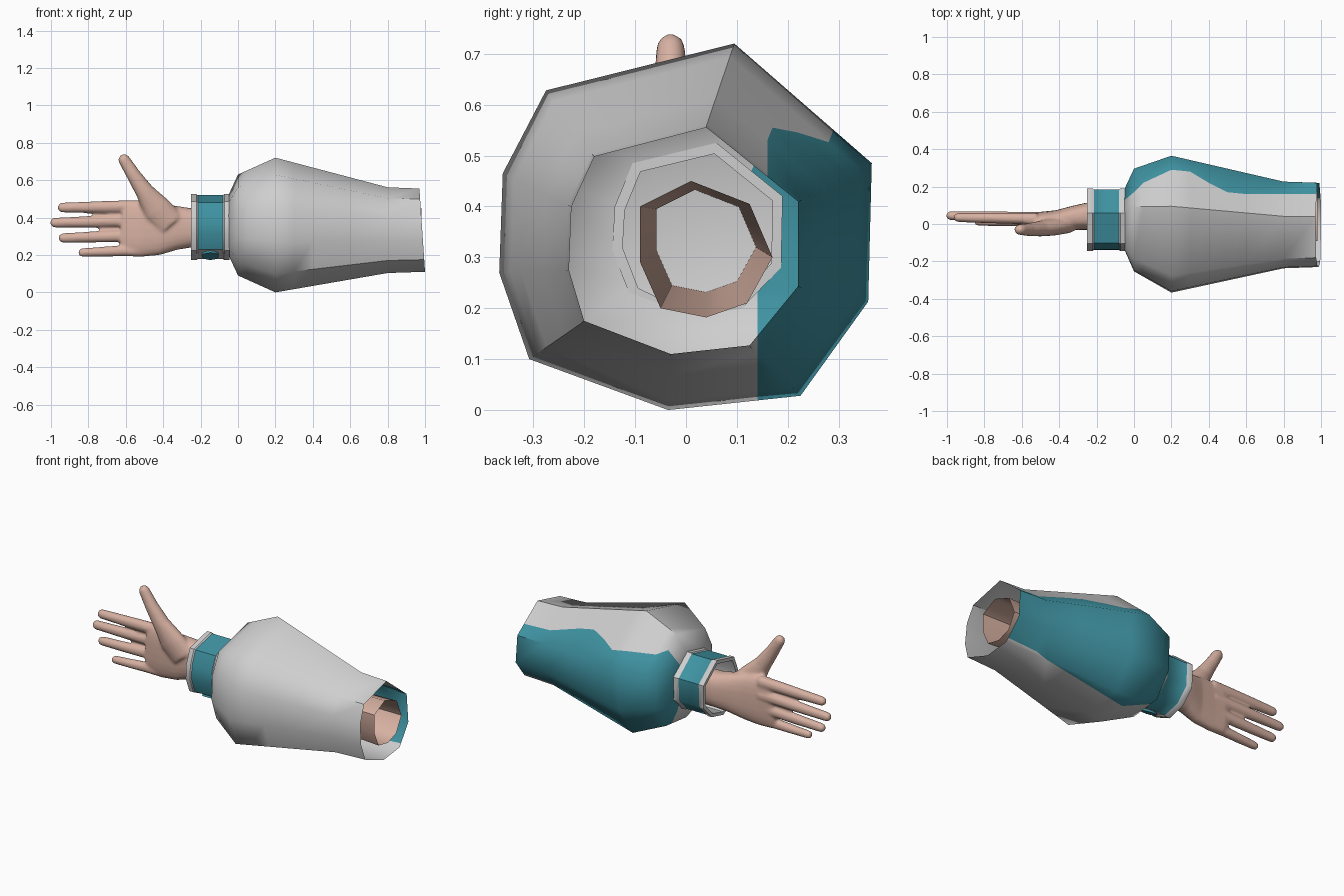
import bpy, bmesh, math
from mathutils import Vector

if "Cube" in bpy.data.objects:
    bpy.data.objects.remove(bpy.data.objects["Cube"])


def material(name, rgb):
    m = bpy.data.materials.new(name)
    m.diffuse_color = (*rgb, 1)
    m.use_nodes = True
    m.node_tree.nodes["Principled BSDF"].inputs["Base Color"].default_value = m.diffuse_color
    return m


GREY = material("light grey cloth", (0.62, 0.62, 0.62))
TEAL = material("teal cloth", (0.05, 0.29, 0.36))
SKIN = material("skin", (0.68, 0.44, 0.36))


def loft(bm, rings, start=False, end=False, closed=False):
    """Skin a list of equal-length point rings."""
    vs = [[bm.verts.new(p) for p in r] for r in rings]
    n = len(vs[0])
    pairs = list(zip(vs, vs[1:])) + ([(vs[-1], vs[0])] if closed else [])
    for a, b in pairs:
        for i in range(n):
            j = (i + 1) % n
            bm.faces.new((a[i], a[j], b[j], b[i]))
    if start:
        bm.faces.new(vs[0][::-1])
    if end:
        bm.faces.new(vs[-1])


def section(x, pts, s, cy, cz, oy=0.0, oz=0.0):
    """Scale a (y, z) outline about a centre and place it at x."""
    return [Vector((x, cy + oy + (y - cy) * s, cz + oz + (z - cz) * s)) for y, z in pts]


def finish(name, bm, mats, angle=None):
    bmesh.ops.recalc_face_normals(bm, faces=bm.faces)
    me = bpy.data.meshes.new(name)
    bm.to_mesh(me)
    bm.free()
    for m in mats:
        me.materials.append(m)
    ob = bpy.data.objects.new(name, me)
    bpy.context.collection.objects.link(ob)
    if angle:
        bpy.ops.object.select_all(action='DESELECT')
        ob.select_set(True)
        bpy.context.view_layer.objects.active = ob
        bpy.ops.object.shade_smooth_by_angle(angle=math.radians(angle))
    return ob


# Sleeve: nine-sided puffed tube, open at the elbow
WIDE = [(0.095, 0.72), (0.365, 0.485), (0.358, 0.213), (0.225, 0.028), (-0.035, 0.0),
        (-0.308, 0.10), (-0.367, 0.27), (-0.36, 0.465), (-0.275, 0.628)]
END = [(0.04, 0.555), (0.22, 0.41), (0.22, 0.243), (0.125, 0.127), (-0.03, 0.11),
       (-0.20, 0.175), (-0.23, 0.275), (-0.225, 0.40), (-0.18, 0.498)]
bm = bmesh.new()
end_ring = section(1.0, END, 1, 0, 0)
for p in end_ring:
    p.x -= 0.03 * (p.z - 0.11) / 0.445
loft(bm, [section(-0.05, WIDE, 0.45, 0, 0.36, 0.025),
          section(0.0, WIDE, 0.75, 0, 0.36, 0.022),
          section(0.2, WIDE, 1, 0, 0.36),
          section(0.8, END, 1.03, 0, 0.33),
          end_ring], start=True)

# Teal back panel: cut its edge into the sleeve
EDGE = [(-0.06, 0.12), (0.0, 0.17), (0.05, 0.22), (0.2, 0.29), (0.3, 0.28),
        (0.4, 0.22), (0.5, 0.17), (0.6, 0.16), (1.01, 0.16)]
LOW = 0.14


def cut(faces, co, no):
    geom = set(faces)
    for f in faces:
        geom.update(f.edges)
        geom.update(f.verts)
    bmesh.ops.bisect_plane(bm, geom=list(geom), dist=1e-5, plane_co=co, plane_no=no)


for x, _ in EDGE[1:-1]:
    cut(list(bm.faces), (x, 0, 0), (1, 0, 0))
for (x0, y0), (x1, y1) in zip(EDGE, EDGE[1:]):
    top = [f for f in bm.faces if x0 <= f.calc_center_median().x < x1
           and f.calc_center_median().z > 0.36 and len(f.verts) < 9]
    if top:
        cut(top, (x0, y0, 0), (y0 - y1, x1 - x0, 0))
low = [f for f in bm.faces if f.calc_center_median().z <= 0.36 and len(f.verts) < 9]
cut(low, (0, LOW, 0), (0, 1, 0))


def edge_y(x):
    for (x0, y0), (x1, y1) in zip(EDGE, EDGE[1:]):
        if x <= x1:
            return y0 + (y1 - y0) * (x - x0) / (x1 - x0)
    return EDGE[-1][1]


for f in bm.faces:
    c = f.calc_center_median()
    f.material_index = int(c.y > (edge_y(c.x) if c.z > 0.36 else LOW))
finish("sleeve", bm, [GREY, TEAL], 50)

# Cuff: raised grey rims either side of a teal band, with an inner wall
CUFF = [(-0.11, 0.225), (-0.145, 0.315), (-0.14, 0.40), (-0.105, 0.485), (0.06, 0.525),
        (0.19, 0.42), (0.187, 0.28), (0.11, 0.20), (0.0, 0.172)]
PROFILE = [(-0.25, 1.0), (-0.222, 1.0), (-0.215, 0.97), (-0.08, 0.97), (-0.073, 1.0),
           (-0.045, 1.0), (-0.045, 0.88), (-0.25, 0.88)]
bm = bmesh.new()
loft(bm, [section(x, CUFF, s, 0.025, 0.345) for x, s in PROFILE], closed=True)
bmesh.ops.recalc_face_normals(bm, faces=bm.faces)
for f in bm.faces:
    c = f.calc_center_median()
    outer = f.normal.dot(c - Vector((c.x, 0.025, 0.345))) > 0.05
    flap = c.z < 0.235 and c.y < -0.02
    f.material_index = int(outer and abs(c.x + 0.1475) < 0.02 and not flap)
finish("cuff", bm, [GREY, TEAL], 35)

# Button under the cuff
bm = bmesh.new()
bmesh.ops.create_cone(bm, cap_ends=True, segments=16, radius1=0.045, radius2=0.045, depth=0.02)
b = finish("cuff_button", bm, [TEAL], 35)
b.location = (-0.148, -0.054, 0.202)
b.rotation_euler = Vector((0, -0.43, -0.9)).to_track_quat('Z', 'Y').to_euler()

# Forearm: open eight-sided tube inside the sleeve
ARM = [(-0.09, 0.40), (0.01, 0.45), (0.125, 0.405), (0.17, 0.30),
       (0.12, 0.21), (0.04, 0.182), (-0.05, 0.20), (-0.09, 0.29)]
bm = bmesh.new()
loft(bm, [section(-0.045, ARM, 0.75, 0.04, 0.32, 0, 0.015), section(0.98, ARM, 1, 0, 0)])
finish("forearm", bm, [SKIN], 50)


# Hand: palm, fingers and thumb fused into one smooth skin
def limb(bm, pts, tip=True, n=16, power=1.0):
    """Tapered tube through (x, y, z, thickness radius, width radius) points."""
    pts = [(Vector(p[:3]), p[3], p[4]) for p in pts]
    if tip:
        c, ra, rb = pts.pop()
        t = (c - pts[-1][0]).normalized()
        c = c - t * rb
        for k in range(5):
            a = math.radians(k * 20)
            pts.append((c + t * rb * math.sin(a), ra * math.cos(a), rb * math.cos(a)))
    rings = []
    for i, (c, ra, rb) in enumerate(pts):
        t = (pts[min(i + 1, len(pts) - 1)][0] - pts[max(i - 1, 0)][0]).normalized()
        side = t.cross(Vector((0, 1, 0))).normalized()
        ring = []
        for k in range(n):
            a = 2 * math.pi * k / n
            ca, sa = math.cos(a), math.sin(a)
            u = math.copysign(abs(ca) ** power, ca)
            v = math.copysign(abs(sa) ** power, sa)
            ring.append(c + Vector((0, 1, 0)) * ra * u + side * rb * v)
        rings.append(ring)
    loft(bm, rings, True, True)


bm = bmesh.new()
limb(bm, [(-0.08, 0.042, 0.345, 0.075, 0.10), (-0.25, 0.042, 0.345, 0.073, 0.105),
          (-0.33, 0.032, 0.345, 0.065, 0.118), (-0.42, 0.02, 0.34, 0.053, 0.14),
          (-0.52, 0.018, 0.34, 0.045, 0.151), (-0.59, 0.022, 0.343, 0.037, 0.15),
          (-0.625, 0.024, 0.345, 0.025, 0.13)], tip=False, n=24, power=0.8)
# each finger: base z, tip x, tip z, base y, tip y, radius
for bz, tx, tz, by, ty, r in [(0.458, -0.965, 0.453, 0.03, 0.035, 0.031),
                              (0.382, -1.005, 0.372, 0.035, 0.045, 0.031),
                              (0.302, -0.96, 0.290, 0.03, 0.035, 0.030),
                              (0.222, -0.855, 0.212, 0.015, 0.012, 0.027)]:
    mx = (tx - 0.6) / 2
    limb(bm, [(-0.52, by, bz, r, r * 1.15), (-0.62, by, bz, r, r * 1.1),
              (mx, (by + ty) / 2, (bz + tz) / 2, r * 0.92, r),
              (tx, ty, tz, r * 0.8, r * 0.86)])
limb(bm, [(-0.36, 0.0, 0.36, 0.05, 0.085), (-0.43, -0.012, 0.44, 0.05, 0.08),
          (-0.50, -0.025, 0.54, 0.042, 0.05), (-0.56, -0.03, 0.63, 0.035, 0.038),
          (-0.625, -0.03, 0.735, 0.029, 0.032)])
hand = finish("hand", bm, [SKIN])
rm = hand.modifiers.new("fuse", 'REMESH')
rm.mode = 'VOXEL'
rm.voxel_size = 0.009
rm.use_smooth_shade = True
sm = hand.modifiers.new("soften", 'SMOOTH')
sm.factor = 0.5
sm.iterations = 4
